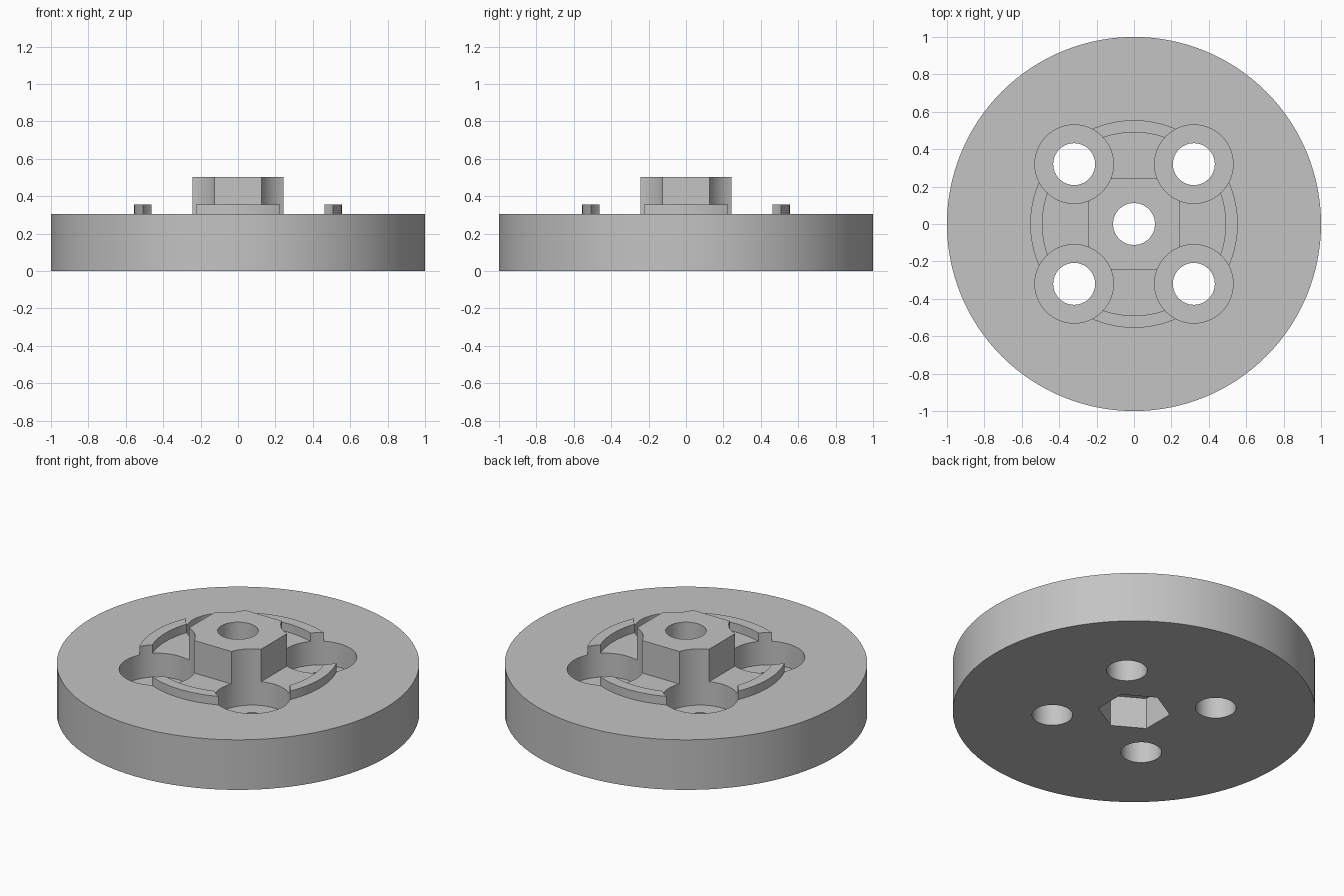
import bpy, bmesh, math

if "Cube" in bpy.data.objects:
    bpy.data.objects.remove(bpy.data.objects["Cube"])

grey = bpy.data.materials.new("light_grey")
grey.diffuse_color = (0.55, 0.55, 0.55, 1)
grey.use_nodes = True
grey.node_tree.nodes["Principled BSDF"].inputs["Base Color"].default_value = grey.diffuse_color


def prism(name, r, z0, z1, x=0, y=0, sides=64, turn=0, r_in=0):
    """Upright prism, or a tube when r_in is given."""
    bm = bmesh.new()
    rings = []
    for rad, z in ((r, z0), (r, z1), (r_in, z1), (r_in, z0)):
        if rad:
            rings.append([bm.verts.new((x + rad * math.cos(turn + math.tau * i / sides),
                                        y + rad * math.sin(turn + math.tau * i / sides), z))
                          for i in range(sides)])
    pairs = [(k, (k + 1) % 4) for k in range(4)] if r_in else [(0, 1)]
    for a, b in pairs:
        for i in range(sides):
            j = (i + 1) % sides
            bm.faces.new((rings[a][i], rings[a][j], rings[b][j], rings[b][i]))
    if not r_in:
        bm.faces.new(rings[0][::-1])
        bm.faces.new(rings[1])
    bmesh.ops.recalc_face_normals(bm, faces=bm.faces)
    me = bpy.data.meshes.new(name)
    bm.to_mesh(me)
    bm.free()
    me.materials.append(grey)
    ob = bpy.data.objects.new(name, me)
    bpy.context.collection.objects.link(ob)
    return ob


def combine(target, tool, operation):
    """Apply a boolean and remove the tool."""
    bpy.context.view_layer.objects.active = target
    mod = target.modifiers.new("cut", 'BOOLEAN')
    mod.operation = operation
    mod.solver = 'EXACT'
    mod.object = tool
    bpy.ops.object.modifier_apply(modifier=mod.name)
    bpy.data.objects.remove(tool)


# Disc with raised ring and square hub
plate = prism("flange_plate", 1.0, 0, 0.305, sides=128)
ring = prism("raised_ring", 0.555, 0.25, 0.357, sides=128, r_in=0.49)
hub = prism("square_hub", 0.243 * math.sqrt(2), 0.25, 0.503, sides=4, turn=math.pi / 4)
combine(plate, ring, 'UNION')
combine(plate, hub, 'UNION')

# Four counterbored bolt holes, which also trim the ring and hub corners
for sx in (-1, 1):
    for sy in (-1, 1):
        x, y = 0.32 * sx, 0.32 * sy
        combine(plate, prism("counterbore", 0.21, 0.16, 0.7, x, y), 'DIFFERENCE')
        combine(plate, prism("bolt_hole", 0.112, -0.1, 0.4, x, y), 'DIFFERENCE')

# Centre hole and hexagonal nut pocket underneath
combine(plate, prism("centre_hole", 0.112, -0.1, 0.7), 'DIFFERENCE')
combine(plate, prism("nut_pocket", 0.2, -0.1, 0.19, sides=6, turn=math.pi / 6), 'DIFFERENCE')

# Smooth round walls, keep hard edges
bpy.ops.object.select_all(action='DESELECT')
plate.select_set(True)
bpy.context.view_layer.objects.active = plate
bpy.ops.object.shade_smooth_by_angle(angle=math.radians(30))
